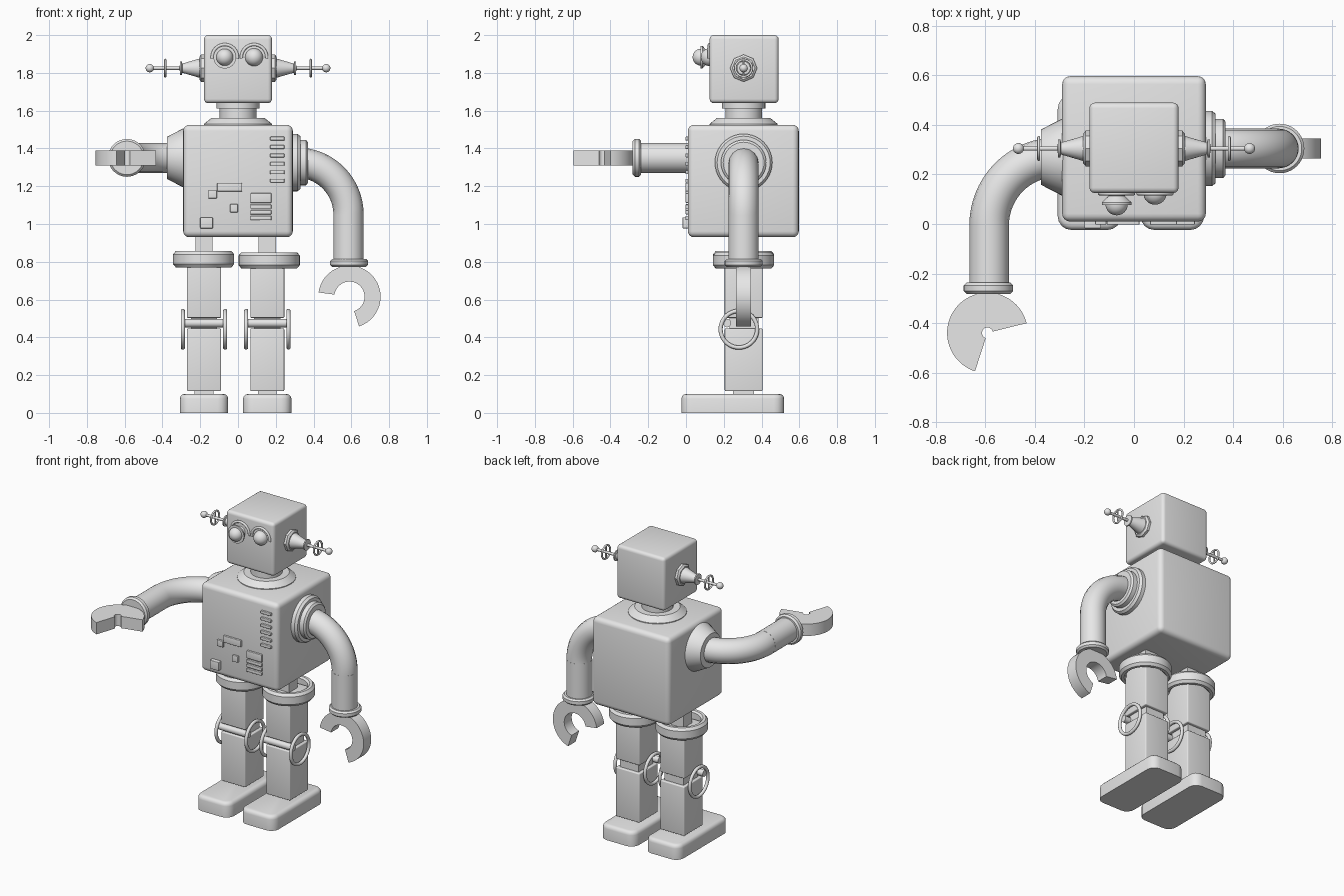
import bpy, bmesh, math
from mathutils import Matrix, Vector

cube = bpy.data.objects.get("Cube")
if cube:
    bpy.data.objects.remove(cube, do_unlink=True)

grey = bpy.data.materials.new("plain_grey")
grey.use_nodes = True
grey.diffuse_color = (0.8, 0.8, 0.8, 1)
grey.node_tree.nodes["Principled BSDF"].inputs["Base Color"].default_value = (0.8, 0.8, 0.8, 1)

# Directions that a turned part's own axis can point in
AXES = {
    "up": Matrix(),
    "left": Matrix.Rotation(math.pi / 2, 4, 'Y'),
    "right": Matrix.Rotation(-math.pi / 2, 4, 'Y'),
    "front": Matrix.Rotation(math.pi / 2, 4, 'X'),
}
parts = []


def finish(name, bm):
    bmesh.ops.recalc_face_normals(bm, faces=bm.faces)
    mesh = bpy.data.meshes.new(name)
    bm.to_mesh(mesh)
    bm.free()
    mesh.materials.append(grey)
    obj = bpy.data.objects.new(name, mesh)
    bpy.context.collection.objects.link(obj)
    parts.append(obj)
    return obj


def box(name, x, y, z, bevel=0.0, corner=0.0):
    """Box from (min, max) ranges; corner rounds the upright edges first."""
    bm = bmesh.new()
    bmesh.ops.create_cube(bm, size=1)
    for v in bm.verts:
        v.co = Vector([(r[0] + r[1]) / 2 + c * (r[1] - r[0]) for r, c in zip((x, y, z), v.co)])
    if corner:
        upright = [e for e in bm.edges if abs(e.verts[0].co.z - e.verts[1].co.z) > 1e-4]
        bmesh.ops.bevel(bm, geom=upright, offset=corner, segments=4, profile=0.5, affect='EDGES')
        rim = [e for e in bm.edges if all(v.co.z > z[1] - 1e-4 for v in e.verts)]
        bmesh.ops.bevel(bm, geom=rim, offset=bevel, segments=3, profile=0.5, affect='EDGES')
    elif bevel:
        bmesh.ops.bevel(bm, geom=bm.edges[:], offset=bevel, segments=4, profile=0.5, affect='EDGES')
    return finish(name, bm)


def lathe(name, profile, loc, axis="up", start=0, end=360, seg=40, loop=False):
    """Turn (radius, height) points about an axis, fully or over an arc."""
    bm = bmesh.new()
    full = end - start == 360
    rings = []
    for i in range(seg if full else seg + 1):
        a = math.radians(start + (end - start) * i / seg)
        rings.append([bm.verts.new((r * math.cos(a), r * math.sin(a), h)) for r, h in profile])
    n = len(profile)
    for i in range(seg):
        a, b = rings[i], rings[(i + 1) % len(rings)]
        for j in range(n if loop else n - 1):
            k = (j + 1) % n
            bm.faces.new((a[j], b[j], b[k], a[k]))
    if not full:
        bm.faces.new(rings[0])
        bm.faces.new(rings[-1][::-1])
    bmesh.ops.remove_doubles(bm, verts=bm.verts, dist=1e-5)
    bm.transform(Matrix.Translation(loc) @ AXES[axis])
    return finish(name, bm)


def circle(radius, r, n=16):
    return [(radius + r * math.cos(t * math.tau / n), r * math.sin(t * math.tau / n)) for t in range(n)]


def ring(name, radius, r, loc, axis, **kw):
    return lathe(name, circle(radius, r), loc, axis, loop=True, **kw)


def rod(name, r, length, loc, axis, seg=32):
    return lathe(name, [(0, 0), (r, 0), (r, length), (0, length)], loc, axis, seg=seg)


def dome(r, base=0.0, n=8):
    """Profile of a half ball rising from base."""
    return [(r * math.cos(t * math.pi / 2 / n), base + r * math.sin(t * math.pi / 2 / n)) for t in range(n)] + [(0, base + r)]


def cuff(name, r, h, loc, axis):
    b = h * 0.25
    lathe(name, [(0, 0), (r - b, 0), (r, b), (r, h - b), (r - b, h), (0, h)], loc, axis)


# Head, neck and torso
MID = 0.305
box("head", (-0.18, 0.18), (0.125, 0.49), (1.64, 2.0), 0.022)
box("torso", (-0.29, 0.29), (0.01, 0.597), (0.93, 1.525), 0.032)
lathe("neck", [(0, 1.5), (0.18, 1.5), (0.18, 1.53), (0.14, 1.562), (0.097, 1.562), (0.097, 1.612),
               (0.115, 1.612), (0.115, 1.645), (0, 1.645)], (0, MID, 0))

# Eyes with brow arcs; the right one stands out on a flared socket
lathe("right_eye_socket", [(0, -0.01), (0.04, -0.01), (0.033, 0.012), (0.06, 0.038), (0.06, 0.048), (0, 0.048)],
      (-0.07, 0.125, 1.883), "front")
lathe("right_eye", dome(0.045), (-0.07, 0.08, 1.883), "front")
lathe("left_eye", dome(0.047), (0.085, 0.125, 1.883), "front")
for side, x in (("right", -0.07), ("left", 0.085)):
    ring(side + "_brow", 0.067, 0.008, (x, 0.123, 1.883), "front", start=-5, end=185)

# Ears with antennae
for side, s in (("left", 1), ("right", -1)):
    at = (s * 0.17, MID, 1.825)
    lathe(side + "_ear_plate", [(0, 0), (0.072, 0), (0.072, 0.025), (0.06, 0.035), (0, 0.035)], at, side, seg=8)
    lathe(side + "_ear_cone", [(0.052, 0.03), (0.024, 0.125), (0.036, 0.128), (0.036, 0.136), (0, 0.14)], at, side)
    rod(side + "_antenna", 0.009, 0.3, at, side, seg=12)
    ring(side + "_antenna_ring", 0.044, 0.006, (s * 0.385, MID, 1.825), side)
    rod(side + "_ring_spoke", 0.005, 0.088, (s * 0.385, MID, 1.781), "up", seg=8)
    lathe(side + "_antenna_ball", [(0, -0.022)] + [(r, -h) for r, h in dome(0.022)[-2:0:-1]] + dome(0.022),
          (s * 0.467, MID, 1.825), side, seg=20)

# Chest vents, grille and panels
for i in range(6):
    z = 1.452 - i * 0.0445
    box("chest_vent", (0.17, 0.246), (-0.003, 0.02), (z - 0.01, z + 0.01), 0.004)
for i in range(3):
    z = 1.092 - i * 0.03
    box("grille_bar", (0.065, 0.177), (-0.003, 0.02), (z - 0.011, z + 0.011), 0.004)
box("grille_panel", (0.065, 0.177), (-0.003, 0.02), (1.112, 1.163), 0.004)
box("wide_panel", (-0.11, 0.022), (-0.003, 0.02), (1.172, 1.218), 0.004)
box("square_panel", (-0.157, -0.112), (-0.003, 0.02), (1.135, 1.178), 0.004)
box("small_button", (-0.042, 0.0), (-0.003, 0.02), (1.062, 1.105), 0.004)
box("chest_knob", (-0.2, -0.133), (-0.018, 0.02), (0.977, 1.035), 0.004)

# Left arm hanging down
BEND, ARM = 0.275, 0.08
lathe("left_shoulder", [(0, 0), (0.152, 0), (0.152, 0.035), (0.14, 0.05), (0.12, 0.05), (0.12, 0.08),
                        (0.108, 0.09), (0, 0.09)], (0.28, MID, 1.325), "left")
ring("left_upper_arm", BEND, ARM, (0.31, MID, 1.05), "front", start=0, end=90)
rod("left_forearm", ARM, 0.26, (0.585, MID, 0.79), "up")
cuff("left_cuff", 0.1, 0.042, (0.588, MID, 0.773), "up")
lathe("left_claw", [(0.08, -0.04), (0.165, -0.04), (0.165, 0.04), (0.08, 0.04)],
      (0.59, MID, 0.615), "front", start=-72, end=172, loop=True)

# Right arm reaching forward
lathe("right_shoulder", [(0, 0), (0.155, 0), (0.155, 0.012), (0.112, 0.095), (0, 0.095)],
      (-0.28, 0.27, 1.35), "right")
ring("right_upper_arm", BEND, ARM, (-0.31, -0.005, 1.35), "up", start=90, end=180)
rod("right_forearm", ARM, 0.25, (-0.585, -0.005, 1.35), "front")
cuff("right_cuff", 0.1, 0.045, (-0.588, -0.237, 1.35), "front")
lathe("right_claw", [(0.022, -0.04), (0.163, -0.04), (0.163, 0.04), (0.022, 0.04)],
      (-0.592, -0.44, 1.35), "up", start=14, end=252, loop=True)

# Legs
for side, x, dz in (("left", 0.155, 0), ("right", -0.18, 0.006)):
    box(side + "_hip", (x - 0.046, x + 0.046), (MID - 0.046, MID + 0.046), (0.78, 0.95))
    lathe(side + "_thigh_collar", [(0.118, 0.775), (0.13, 0.765), (0.148, 0.765), (0.162, 0.782), (0.162, 0.833),
                                   (0.148, 0.85), (0.13, 0.85), (0.118, 0.84)],
          (x + (0.01 if x > 0 else -0.002), MID, dz), loop=True)
    depth = (0.205, 0.405)
    box(side + "_thigh", (x - 0.09, x + 0.09), depth, (0.503, 0.815), 0.006)
    box(side + "_knee", (x - 0.07, x + 0.07), (0.23, 0.385), (0.43, 0.52))
    box(side + "_shin", (x - 0.09, x + 0.09), depth, (0.115, 0.447), 0.006)
    box(side + "_ankle", (x - 0.05, x + 0.05), (0.25, 0.36), (0.08, 0.13))
    rod(side + "_knee_bar", 0.022, 0.224, (x - 0.112, 0.217, 0.475), "left", seg=20)
    for dx in (-0.112, 0.112):
        ring(side + "_knee_ring", 0.097, 0.011, (x + dx, 0.28, 0.443), "left")
    box(side + "_foot", (x - 0.128, x + 0.128), (-0.024, 0.52), (0, 0.1), 0.025, 0.055)

# Smooth shading that keeps hard edges
bpy.ops.object.select_all(action='DESELECT')
for obj in parts:
    obj.select_set(True)
bpy.context.view_layer.objects.active = parts[0]
bpy.ops.object.shade_smooth_by_angle(angle=math.radians(35))
